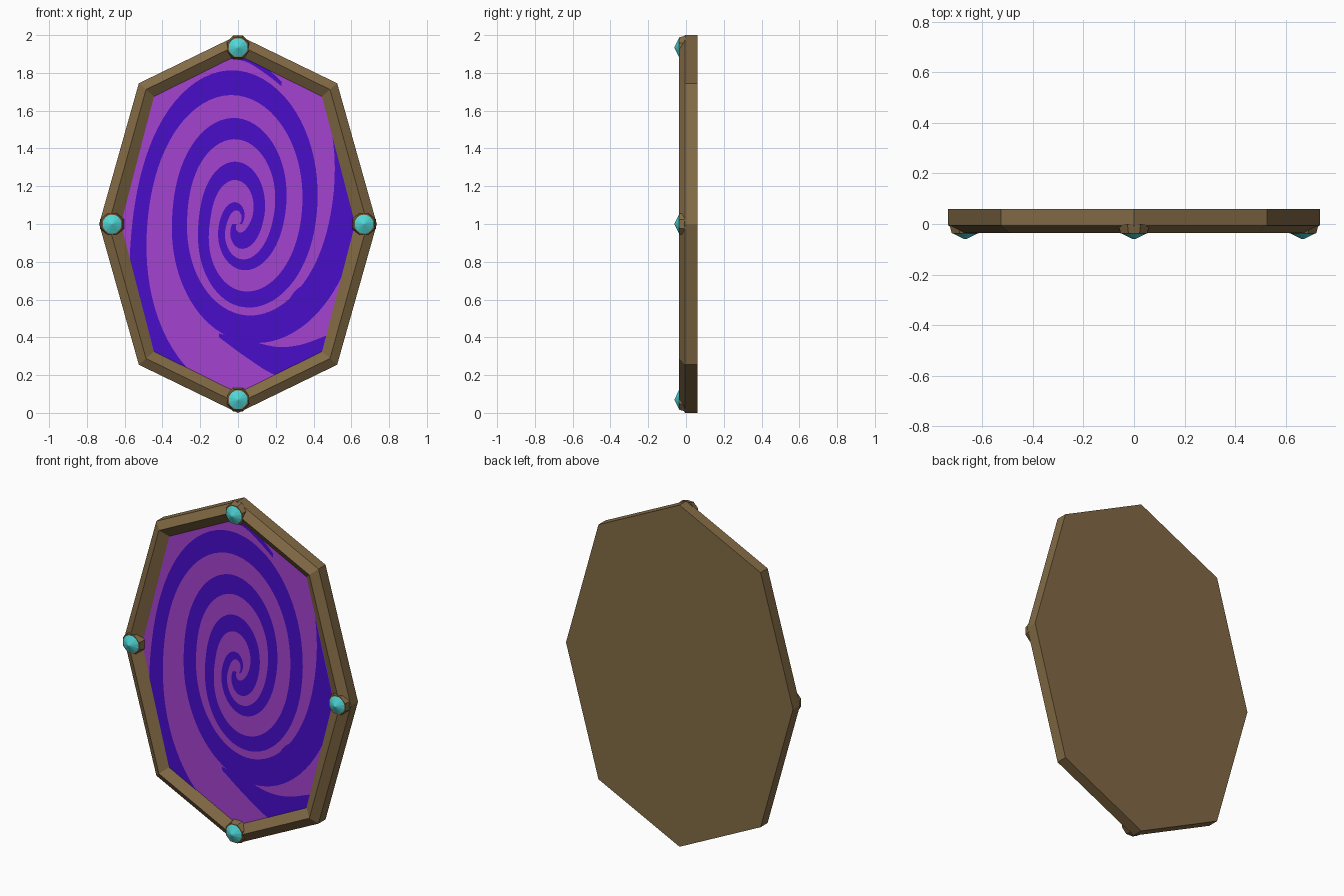
import bpy, bmesh, math
from mathutils import Vector, Matrix

if "Cube" in bpy.data.objects:
    bpy.data.objects.remove(bpy.data.objects["Cube"])


def material(name, rgb):
    m = bpy.data.materials.new(name)
    m.diffuse_color = (*rgb, 1)
    m.use_nodes = True
    m.node_tree.nodes["Principled BSDF"].inputs["Base Color"].default_value = m.diffuse_color
    return m


BRONZE = material("bronze brown", (0.225, 0.145, 0.06))
PURPLE = material("bright purple", (0.37, 0.055, 0.62))
INDIGO = material("deep indigo", (0.065, 0.004, 0.59))
TEAL = material("teal gem", (0.08, 0.68, 0.68))


def finish(bm, name, mat, fix=True):
    if fix:
        bmesh.ops.recalc_face_normals(bm, faces=bm.faces)
    me = bpy.data.meshes.new(name)
    bm.to_mesh(me)
    bm.free()
    me.materials.append(mat)
    ob = bpy.data.objects.new(name, me)
    bpy.context.collection.objects.link(ob)
    return ob


def octagon(side, cx, cz, top, y):
    """Stretched octagon around (0, 1): side point, corner point, top point."""
    pts = [(0, top), (cx, cz), (side, 0), (cx, -cz),
           (0, -top), (-cx, -cz), (-side, 0), (-cx, cz)]
    return [Vector((x, y, 1 + z)) for x, z in pts]


PANEL_Y = 0.0
INNER = octagon(0.62, 0.445, 0.675, 0.895, PANEL_Y)

# frame: flat back, straight rim, ridged front
loops = [octagon(0.735, 0.525, 0.745, 1.0, 0.06),
         octagon(0.735, 0.525, 0.745, 1.0, -0.005),
         octagon(0.685, 0.487, 0.712, 0.95, -0.036),
         INNER]
bm = bmesh.new()
rings = [[bm.verts.new(p) for p in lp] for lp in loops]
bm.faces.new(rings[0])
for a, b in zip(rings, rings[1:]):
    for i in range(8):
        j = (i + 1) % 8
        bm.faces.new((a[i], a[j], b[j], b[i]))
finish(bm, "frame", BRONZE)


def face_front(bm):
    for f in bm.faces:
        f.normal_update()
        if f.normal.y > 0:
            f.normal_flip()


# portal panel
bm = bmesh.new()
bm.faces.new([bm.verts.new(p) for p in INNER])
face_front(bm)
finish(bm, "portal_panel", PURPLE, False)


def ribbon(name, pairs):
    """Strip between two edge lines, trimmed to the panel outline."""
    bm = bmesh.new()
    y = PANEL_Y - 0.003
    vs = [[bm.verts.new((x, y, z)) for x, z in pr] for pr in pairs]
    for a, b in zip(vs, vs[1:]):
        bm.faces.new((a[0], a[1], b[1], b[0]))
    for i in range(8):
        p, q = INNER[i], INNER[(i + 1) % 8]
        n = Vector((-(q.z - p.z), 0, q.x - p.x))
        if n.dot(p - Vector((0, 0, 1))) < 0:
            n = -n
        bmesh.ops.bisect_plane(bm, geom=bm.verts[:] + bm.edges[:] + bm.faces[:],
                               plane_co=p, plane_no=n, clear_outer=True)
    face_front(bm)
    finish(bm, name, INDIGO, False)


def smooth(keys, t):
    """Catmull-Rom interpolation through the keys."""
    i = min(int(t), len(keys) - 2)
    f = t - i
    p0, p1 = keys[max(i - 1, 0)], keys[i]
    p2, p3 = keys[i + 1], keys[min(i + 2, len(keys) - 1)]
    return 0.5 * (2 * p1 + (p2 - p0) * f + (2 * p0 - 5 * p1 + 4 * p2 - p3) * f * f
                  + (3 * p1 - p0 - 3 * p2 + p3) * f ** 3)


def spiral_arm(name, start, inner, outer):
    """Arm winding inward clockwise; one key radius per quarter turn."""
    pairs = []
    steps = 20
    for k in range((len(inner) - 1) * steps + 1):
        t = k / steps
        a = math.radians(start - 90 * t)
        c, s = math.cos(a), 1.4 * math.sin(a)
        pairs.append([(r * c, 1 + r * s) for r in (smooth(inner, t), smooth(outer, t))])
    ribbon(name, pairs)


# two long swirl arms
spiral_arm("swirl_arm_a", 270,
           [0.65, 0.48, 0.486, 0.33, 0.25, 0.15, 0.165, 0.06, 0.03, 0.005],
           [0.85, 0.56, 0.58, 0.41, 0.31, 0.21, 0.235, 0.13, 0.09, 0.03])
spiral_arm("swirl_arm_b", 90,
           [0.80, 0.48, 0.34, 0.27, 0.32, 0.18, 0.13, 0.06, 0.05, 0.005],
           [0.98, 0.64, 0.44, 0.35, 0.40, 0.24, 0.17, 0.10, 0.08, 0.02])


def sliver(name, pts):
    """Short streak: x, lower z, upper z per station."""
    lo = [Vector((x, a)) for x, a, b in pts]
    hi = [Vector((x, b)) for x, a, b in pts]
    n = (len(pts) - 1) * 6
    ribbon(name, [[smooth(lo, k / 6), smooth(hi, k / 6)] for k in range(n + 1)])


# loose streaks around the arms
sliver("lower_streak", [(-0.1, 0.40, 0.42), (0.05, 0.29, 0.385), (0.2, 0.2, 0.35),
                        (0.33, 0.2, 0.36), (0.47, 0.28, 0.41)])
sliver("upper_streak", [(-0.06, 1.875, 1.89), (0.04, 1.86, 1.9),
                        (0.14, 1.80, 1.835), (0.23, 1.73, 1.755)])
sliver("side_streak", [(0.25, 0.54, 0.56), (0.29, 0.57, 0.63), (0.33, 0.65, 0.67)])


def cone(name, x, z, y0, y1, r0, r1, n, mat):
    bm = bmesh.new()
    mtx = (Matrix.Translation((x, (y0 + y1) / 2, z)) @ Matrix.Rotation(math.pi / 2, 4, 'X')
           @ Matrix.Rotation(math.pi / n, 4, 'Z'))
    bmesh.ops.create_cone(bm, cap_ends=True, segments=n, radius1=r0, radius2=r1,
                          depth=y0 - y1, matrix=mtx)
    finish(bm, name, mat)


# gems in bronze settings at the four points
for label, x, z in (("top", 0, 1.935), ("bottom", 0, 0.07),
                    ("left", -0.667, 1.0), ("right", 0.667, 1.0)):
    cone(label + "_gem_setting", x, z, 0.0, -0.038, 0.068, 0.057, 8, BRONZE)
    cone(label + "_gem", x, z, -0.036, -0.06, 0.054, 0.004, 12, TEAL)
